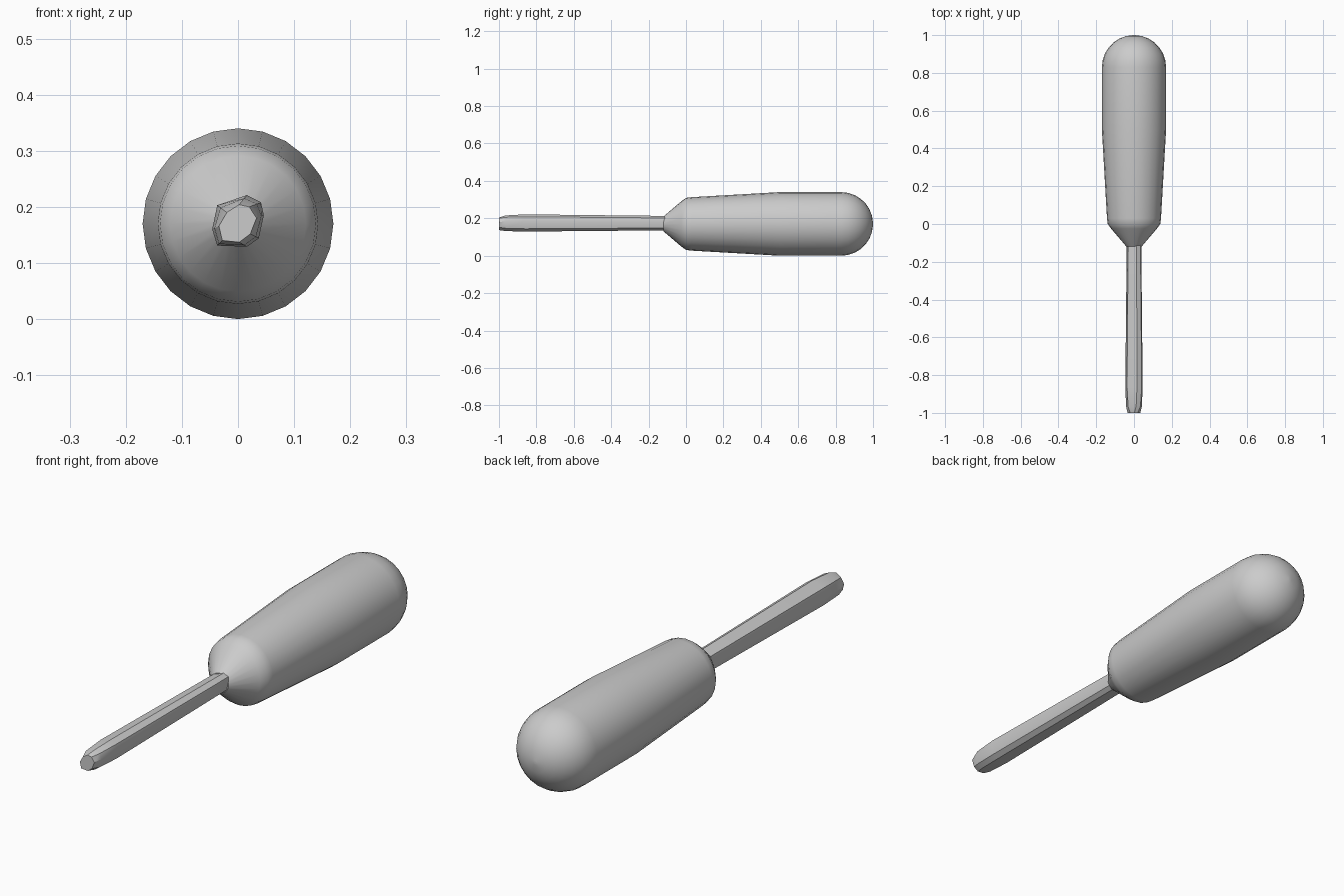
import bpy, bmesh, math

if "Cube" in bpy.data.objects:
    bpy.data.objects.remove(bpy.data.objects["Cube"])

AXIS_Z = 0.17


def loft(name, rings, angle):
    """Skin a list of equal-length point rings and cap both ends."""
    bm = bmesh.new()
    loops = [[bm.verts.new(p) for p in ring] for ring in rings]
    n = len(loops[0])
    for a, b in zip(loops, loops[1:]):
        for i in range(n):
            j = (i + 1) % n
            bm.faces.new((a[i], a[j], b[j], b[i]))
    bm.faces.new(loops[0])
    bm.faces.new(loops[-1])
    bmesh.ops.recalc_face_normals(bm, faces=bm.faces)
    mesh = bpy.data.meshes.new(name)
    bm.to_mesh(mesh)
    bm.free()
    obj = bpy.data.objects.new(name, mesh)
    bpy.context.collection.objects.link(obj)
    bpy.ops.object.select_all(action='DESELECT')
    obj.select_set(True)
    bpy.context.view_layer.objects.active = obj
    bpy.ops.object.shade_smooth_by_angle(angle=math.radians(angle))
    return obj


def circle(y, r, n=24):
    return [(r * math.cos(2 * math.pi * i / n), y, AXIS_Z + r * math.sin(2 * math.pi * i / n))
            for i in range(n)]


# Handle: tapered collar, swelling grip and domed end
profile = [(-0.12, 0.040), (-0.025, 0.121), (0.0, 0.139), (0.03, 0.143),
           (0.5, 0.17), (0.83, 0.17)]
for k in range(1, 8):
    t = math.radians(k * 12.5)
    profile.append((0.83 + 0.17 * math.sin(t), 0.17 * math.cos(t)))
profile.append((1.0, 0.004))
loft("handle", [circle(y, r) for y, r in profile], 40)

# Shaft: slightly skewed faceted bar, narrowing to a blunt tip
section = [(-0.037, 0.033), (0.016, 0.051), (0.041, 0.038), (0.046, 0.015),
           (0.037, -0.026), (0.016, -0.041), (-0.037, -0.039), (-0.046, -0.010)]
tip = [(-0.020, 0.020), (0.002, 0.034), (0.020, 0.030), (0.033, 0.010),
       (0.022, -0.018), (0.002, -0.033), (-0.028, -0.030), (-0.034, -0.004)]


def bar(points, y, sx=1.0, sz=1.0):
    return [(x * sx, y, AXIS_Z + z * sz) for x, z in points]


mid = [((a[0] * 2 + b[0]) / 3, (a[1] * 2 + b[1]) / 3) for a, b in zip(section, tip)]
loft("shaft", [bar(section, -0.05, 0.84, 0.84), bar(section, -0.12, 0.84, 0.84),
               bar(section, -0.86), bar(mid, -0.965), bar(tip, -1.0)], 30)
